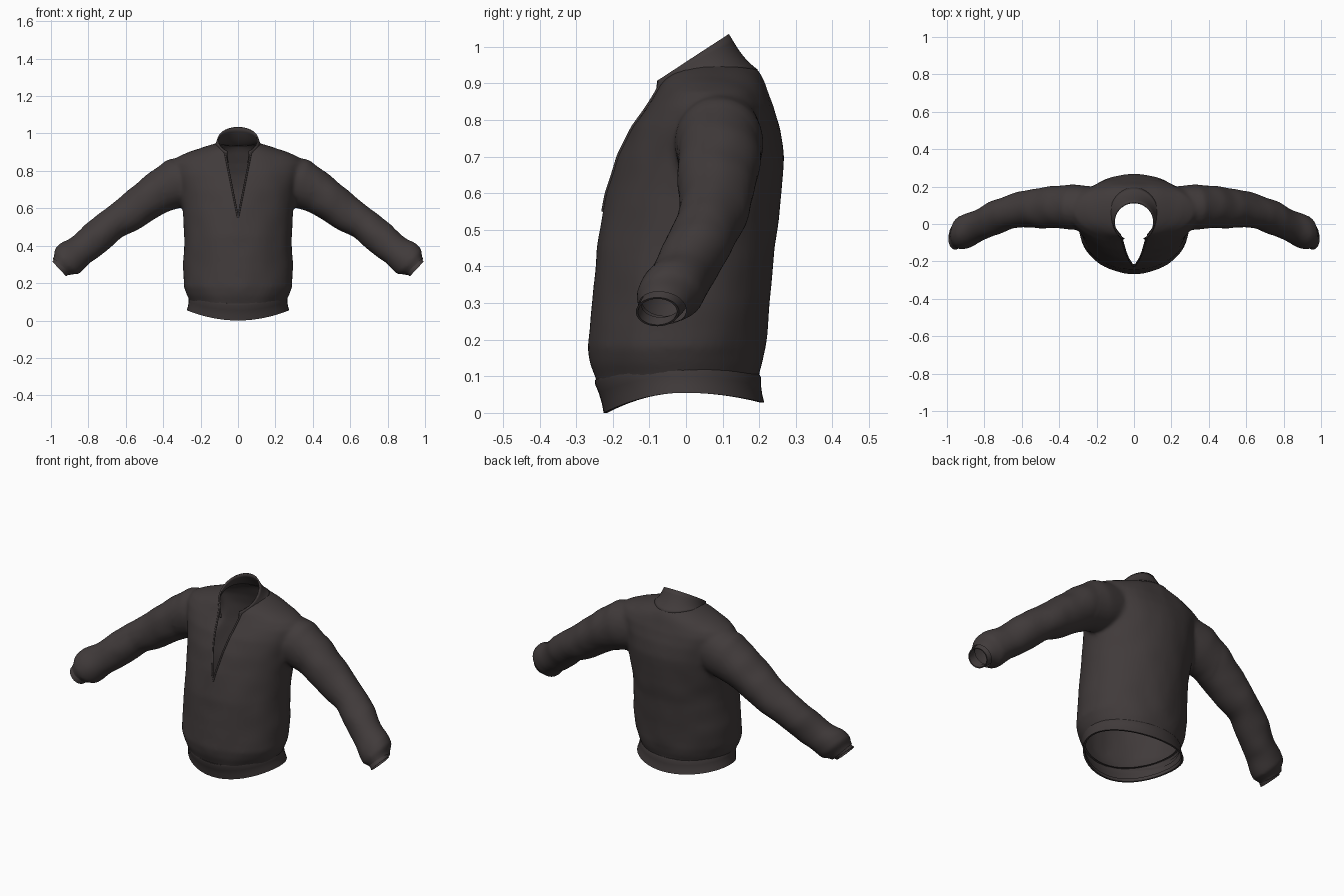
import bpy, bmesh, math
from mathutils import Vector, noise

if "Cube" in bpy.data.objects:
    bpy.data.objects.remove(bpy.data.objects["Cube"])

N = 48
cloth = bpy.data.materials.new("charcoal_cloth")
cloth.diffuse_color = (0.052, 0.043, 0.043, 1)
cloth.use_nodes = True
cloth.node_tree.nodes["Principled BSDF"].inputs["Base Color"].default_value = cloth.diffuse_color


def loft(bm, rings, cap=False, closed=True):
    """Skin a list of point rings with quads."""
    vs = [[bm.verts.new(p) for p in r] for r in rings]
    n = len(vs[0])
    for a, b in zip(vs, vs[1:]):
        for i in range(n if closed else n - 1):
            j = (i + 1) % n
            bm.faces.new((a[i], a[j], b[j], b[i]))
    if cap:
        bm.faces.new(vs[0][::-1])
        bm.faces.new(vs[-1])


def make(name, bm, angle=40):
    bmesh.ops.recalc_face_normals(bm, faces=bm.faces)
    me = bpy.data.meshes.new(name)
    bm.to_mesh(me)
    bm.free()
    ob = bpy.data.objects.new(name, me)
    bpy.context.collection.objects.link(ob)
    me.materials.append(cloth)
    for o in bpy.context.selected_objects:
        o.select_set(False)
    bpy.context.view_layer.objects.active = ob
    ob.select_set(True)
    bpy.ops.object.shade_smooth_by_angle(angle=math.radians(angle))
    return ob


def apply_mod(ob, kind, **kw):
    m = ob.modifiers.new(kind, kind)
    for k, v in kw.items():
        setattr(m, k, v)
    bpy.context.view_layer.objects.active = ob
    bpy.ops.object.modifier_apply(modifier=m.name)


def oval(z, hw, yf, yb):
    c, r = (yf + yb) / 2, (yb - yf) / 2
    return [Vector((hw * math.sin(t), c - r * math.cos(t), z))
            for t in (2 * math.pi * i / N for i in range(N))]


def tube(path, sx):
    """Rings along an arm path of (x, y, z, radius, depth radius)."""
    rings = []
    for i, (x, y, z, r, ry) in enumerate(path):
        a, b = path[max(i - 1, 0)], path[min(i + 1, len(path) - 1)]
        d = Vector((b[0] - a[0], 0, b[2] - a[2])).normalized()
        u = Vector((-d.z, 0, d.x))
        ring = []
        for k in range(N):
            t = 2 * math.pi * k / N
            p = Vector((x, y, z)) + u * r * math.cos(t) + Vector((0, ry * math.sin(t), 0))
            ring.append(Vector((p.x * sx, p.y, p.z)))
        rings.append(ring)
    return rings


# Torso and sleeves, fused into one cloth surface
torso = [(0.05, .25, -.235, .195), (0.10, .256, -.25, .198), (0.135, .275, -.262, .21),
         (0.18, .292, -.268, .218), (0.30, .294, -.255, .228), (0.45, .288, -.246, .243),
         (0.60, .297, -.216, .262), (0.70, .31, -.186, .268), (0.78, .33, -.150, .258),
         (0.84, .345, -.108, .240), (0.875, .32, -.085, .225), (0.905, .25, -.07, .214),
         (0.93, .175, -.05, .20), (0.95, .11, -.02, .18)]
sleeve = [(.18, .09, .77, .12, .11), (.335, .09, .735, .132, .122), (.425, .09, .685, .115, .113),
          (.535, .083, .61, .103, .103), (.662, .065, .517, .088, .092), (.76, .03, .445, .090, .090),
          (.845, -.015, .37, .085, .088), (.89, -.036, .338, .094, .093), (.918, -.047, .312, .092, .092),
          (.937, -.06, .294, .066, .07), (.965, -.075, .266, .055, .055)]
bm = bmesh.new()
loft(bm, [oval(*r) for r in torso], cap=True)
for sx in (1, -1):
    loft(bm, tube(sleeve, sx), cap=True)
body = make("sweater_body", bm)
apply_mod(body, 'REMESH', mode='VOXEL', voxel_size=0.012)
apply_mod(body, 'SMOOTH', factor=0.5, iterations=5)

bm = bmesh.new()
bm.from_mesh(body.data)
bm.normal_update()
# soft folds
for v in bm.verts:
    p = Vector((abs(v.co.x) * 9, v.co.y * 7, v.co.z * 9))
    v.co += v.normal * noise.noise(p) * (0.008 if abs(v.co.x) > 0.4 else 0.004)


def cut(co, no, faces=None, clear=True):
    f = faces or bm.faces[:]
    geom = list({e for x in f for e in x.edges}) + list({v for x in f for v in x.verts}) + f
    bmesh.ops.bisect_plane(bm, geom=geom, plane_co=co, plane_no=no, clear_outer=clear)


# open the hem and wrists
cut((0, 0, .09), (0, 0, -1))
for sx in (1, -1):
    cut((sx * .945, -.065, .286), (sx * .71, -.1, -.70))

# open the neck and the front slit
SLOPE, ZB = 0.068 / 0.34, 0.55
for sx in (1, -1):
    near = [f for f in bm.faces if abs(f.calc_center_median().x) < .12
            and f.calc_center_median().y < 0 and f.calc_center_median().z > .5]
    cut((0, 0, ZB), (sx, 0, -SLOPE), near, False)
RX, RY, CY = .115, .13, .05


def in_neck(p):
    return p.z > .8 and (p.x / RX) ** 2 + ((p.y - CY) / RY) ** 2 < 1


def in_slit(p):
    return p.z > ZB and p.y < .03 and abs(p.x) < SLOPE * (p.z - ZB)


gone = [f for f in bm.faces if in_neck(f.calc_center_median()) or in_slit(f.calc_center_median())]
bmesh.ops.delete(bm, geom=gone, context='FACES')
slit = []
for v in bm.verts:
    if v.is_boundary and v.co.z > .5 and abs(v.co.x) < .2:
        if v.co.y < -.06 and abs(abs(v.co.x) - SLOPE * (v.co.z - ZB)) < .003:
            slit.append(v.co.copy())
        else:
            d = math.hypot(v.co.x / RX, (v.co.y - CY) / RY)
            v.co.x /= d
            v.co.y = CY + (v.co.y - CY) / d
bm.to_mesh(body.data)
bm.free()
body.data.shade_smooth()

# Zip edging along each side of the slit
for side, sx in (("right", 1), ("left", -1)):
    pts = sorted((p for p in slit if p.x * sx >= -.001), key=lambda p: p.z)[::2]
    if len(pts) > 2:
        cu = bpy.data.curves.new("zip_edge_" + side, 'CURVE')
        cu.dimensions = '3D'
        cu.bevel_depth = 0.005
        cu.bevel_resolution = 2
        sp = cu.splines.new('POLY')
        sp.points.add(len(pts) - 1)
        for q, p in zip(sp.points, pts):
            q.co = (p.x, p.y, p.z, 1)
        cu.materials.append(cloth)
        bpy.context.collection.objects.link(bpy.data.objects.new("zip_edge_" + side, cu))

# Stand collar, open at the front
rings = []
for k in range(7):
    s = k / 6
    a0 = math.radians(24 + 10 * s)
    ring = []
    for i in range(N + 1):
        t = a0 + (2 * math.pi - 2 * a0) * i / N
        f = (1 - math.cos(t)) / 2          # 0 front, 1 back
        base = Vector((.128 * math.sin(t), .05 - .143 * math.cos(t),
                       .83 + .105 * f + .045 * math.sin(t) ** 2))
        top = Vector((.106 * math.sin(t), .01 - .104 * math.cos(t), .895 + .138 * f))
        p = base.lerp(top, s)
        p.z -= .012 * math.sin(math.pi * s) * f
        ring.append(p)
    rings.append(ring)
bm = bmesh.new()
loft(bm, rings, closed=False)
collar = make("collar", bm)
apply_mod(collar, 'SOLIDIFY', thickness=0.008, offset=0)

# Ribbed hem band, rising at the sides
rings = []
for s, off in ((0, -.012), (.0, .0), (.12, .003), (.4, .0), (.7, .0), (1, .003), (1, -.007), (.8, -.01)):
    ring = oval(0, .259 + .012 * s + off, -.249 + .027 * s - off, .201 + .010 * s + off)
    for i, p in enumerate(ring):
        c = math.cos(2 * math.pi * i / N)
        hi = .13 - (.04 if c > 0 else .025) * c * c
        lo = .055 - (.055 if c > 0 else .027) * c * c
        p.z = hi + (lo - hi) * s
    rings.append(ring)
bm = bmesh.new()
loft(bm, rings)
make("hem_band", bm)

# Narrow cuffs
cuff = [(.925, -.056, .306, .058, .064), (.94, -.066, .291, .057, .062),
        (.956, -.078, .276, .054, .059), (.957, -.079, .275, .049, .054), (.935, -.065, .297, .050, .056)]
for side, sx in (("right", 1), ("left", -1)):
    bm = bmesh.new()
    rings = tube(cuff[:3], sx)
    d = Vector((.7 * sx, -.3, -.7)) * .03
    inner = [[sum(rings[2], Vector()) / N + (p - sum(rings[2], Vector()) / N) * .9 - d * q for p in rings[2]]
             for q in (0, 1)]
    loft(bm, rings + inner)
    make("cuff_" + side, bm)
